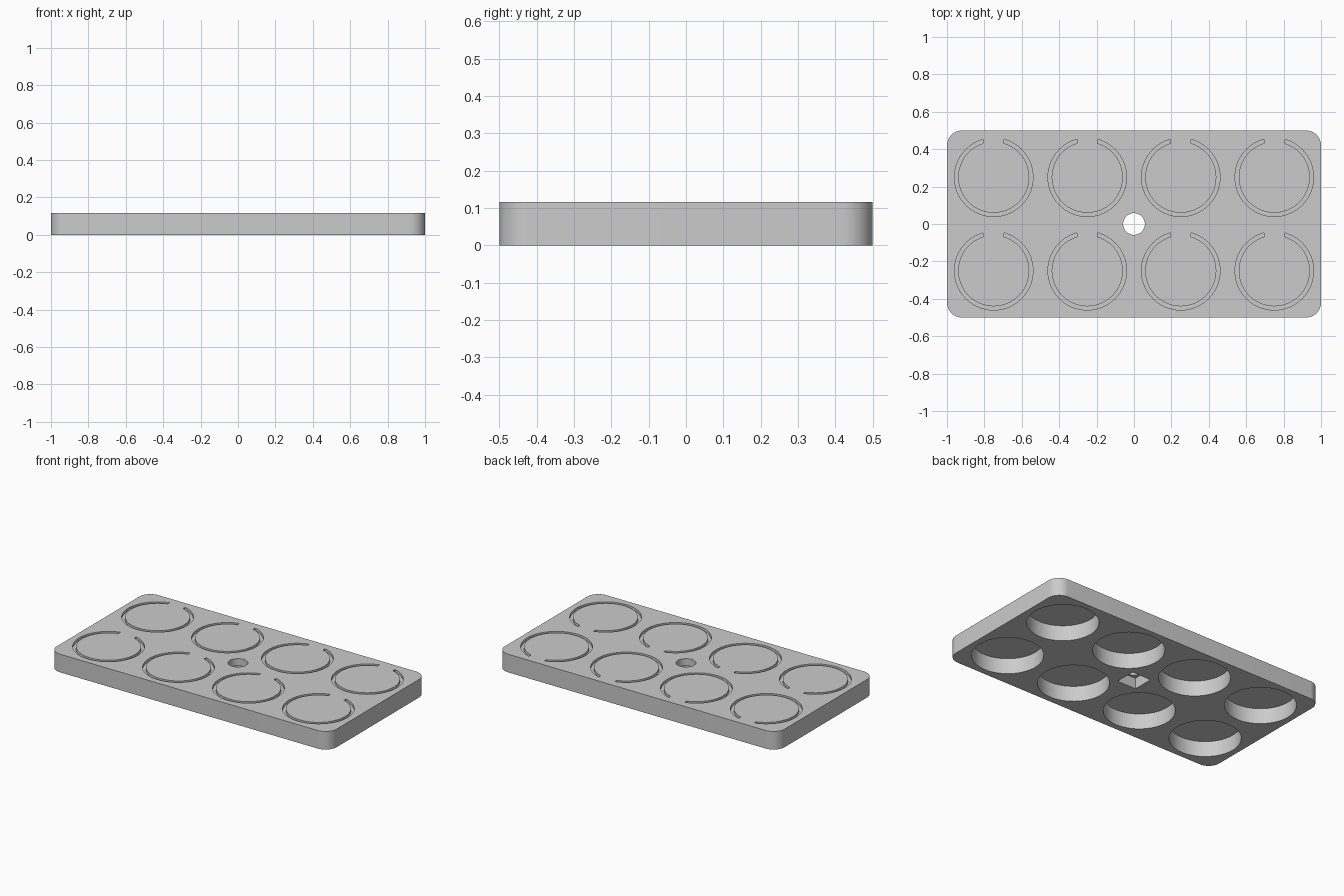
import bpy, bmesh
from math import asin, cos, sin, tau, pi
from mathutils import Matrix

cube = bpy.data.objects.get("Cube")
if cube:
    bpy.data.objects.remove(cube)

HEIGHT, CORNER = 0.117, 0.08
POCKET_R, DISC_R, TAB_HALF = 0.21, 0.19, 0.056
CEILING = 0.1
HOLE_R, SQUARE, SQUARE_DEPTH = 0.058, 0.135, 0.07

grey = bpy.data.materials.new("grey plastic")
grey.use_nodes = True
colour = (0.6, 0.6, 0.6, 1)
grey.diffuse_color = colour
grey.node_tree.nodes["Principled BSDF"].inputs["Base Color"].default_value = colour


def finish(bm, name):
    bmesh.ops.recalc_face_normals(bm, faces=bm.faces)
    mesh = bpy.data.meshes.new(name)
    bm.to_mesh(mesh)
    bm.free()
    mesh.materials.append(grey)
    obj = bpy.data.objects.new(name, mesh)
    bpy.context.collection.objects.link(obj)
    return obj


def add_box(bm, size, z0, z1):
    scale = Matrix.Diagonal((size[0], size[1], z1 - z0, 1))
    move = Matrix.Translation((0, 0, (z0 + z1) / 2))
    bmesh.ops.create_cube(bm, size=1, matrix=move @ scale)


def extrude(bm, faces, dz, keep):
    out = bmesh.ops.extrude_face_region(bm, geom=faces, use_keep_orig=keep)["geom"]
    verts = [g for g in out if isinstance(g, bmesh.types.BMVert)]
    bmesh.ops.translate(bm, verts=verts, vec=(0, 0, dz))


def add_button_cutter(bm, cx, cy):
    """Round pocket below, with a C-shaped slot through the thin ceiling."""
    def arc(radius, start, end, steps):
        angles = [pi / 2 + start + (end - start) * i / steps for i in range(steps + 1)]
        return [bm.verts.new((cx + radius * cos(a), cy + radius * sin(a), CEILING))
                for a in angles]

    a_out, a_in = asin(TAB_HALF / POCKET_R), asin(TAB_HALF / DISC_R)
    outer = arc(POCKET_R, a_out, tau - a_out, 80)
    inner = arc(DISC_R, a_in, tau - a_in, 80)
    root = arc(POCKET_R, -a_out, a_out, 8)[1:-1]
    slot = bm.faces.new(outer + inner[::-1])
    disc = bm.faces.new(inner + [outer[-1]] + root + [outer[0]])
    extrude(bm, [slot, disc], -CEILING - 0.05, True)
    extrude(bm, [slot], HEIGHT - CEILING + 0.05, False)


# Plate with rounded upright corners
bm = bmesh.new()
add_box(bm, (2, 1), 0, HEIGHT)
upright = [e for e in bm.edges if abs(e.verts[0].co.z - e.verts[1].co.z) > 0.01]
bmesh.ops.bevel(bm, geom=upright, offset=CORNER, segments=12, profile=0.5, affect='EDGES')
plate = finish(bm, "button_plate")

# Cutters: eight sprung buttons, centre hole, square recess underneath
bm = bmesh.new()
for x in (-0.75, -0.25, 0.25, 0.75):
    for y in (-0.25, 0.25):
        add_button_cutter(bm, x, y)
buttons = finish(bm, "button_cutter")

bm = bmesh.new()
bmesh.ops.create_cone(bm, cap_ends=True, segments=48, radius1=HOLE_R, radius2=HOLE_R,
                      depth=0.4)
hole = finish(bm, "hole_cutter")

bm = bmesh.new()
add_box(bm, (SQUARE, SQUARE), -0.05, SQUARE_DEPTH)
recess = finish(bm, "recess_cutter")

bpy.context.view_layer.objects.active = plate
for cutter in (buttons, hole, recess):
    mod = plate.modifiers.new(cutter.name, 'BOOLEAN')
    mod.operation = 'DIFFERENCE'
    mod.solver = 'EXACT'
    mod.object = cutter
    bpy.ops.object.modifier_apply(modifier=mod.name)
    bpy.data.objects.remove(cutter)

# Smooth curved walls, sharp rims
for obj in bpy.context.selected_objects:
    obj.select_set(False)
plate.select_set(True)
bpy.ops.object.shade_smooth_by_angle(angle=pi / 6)
